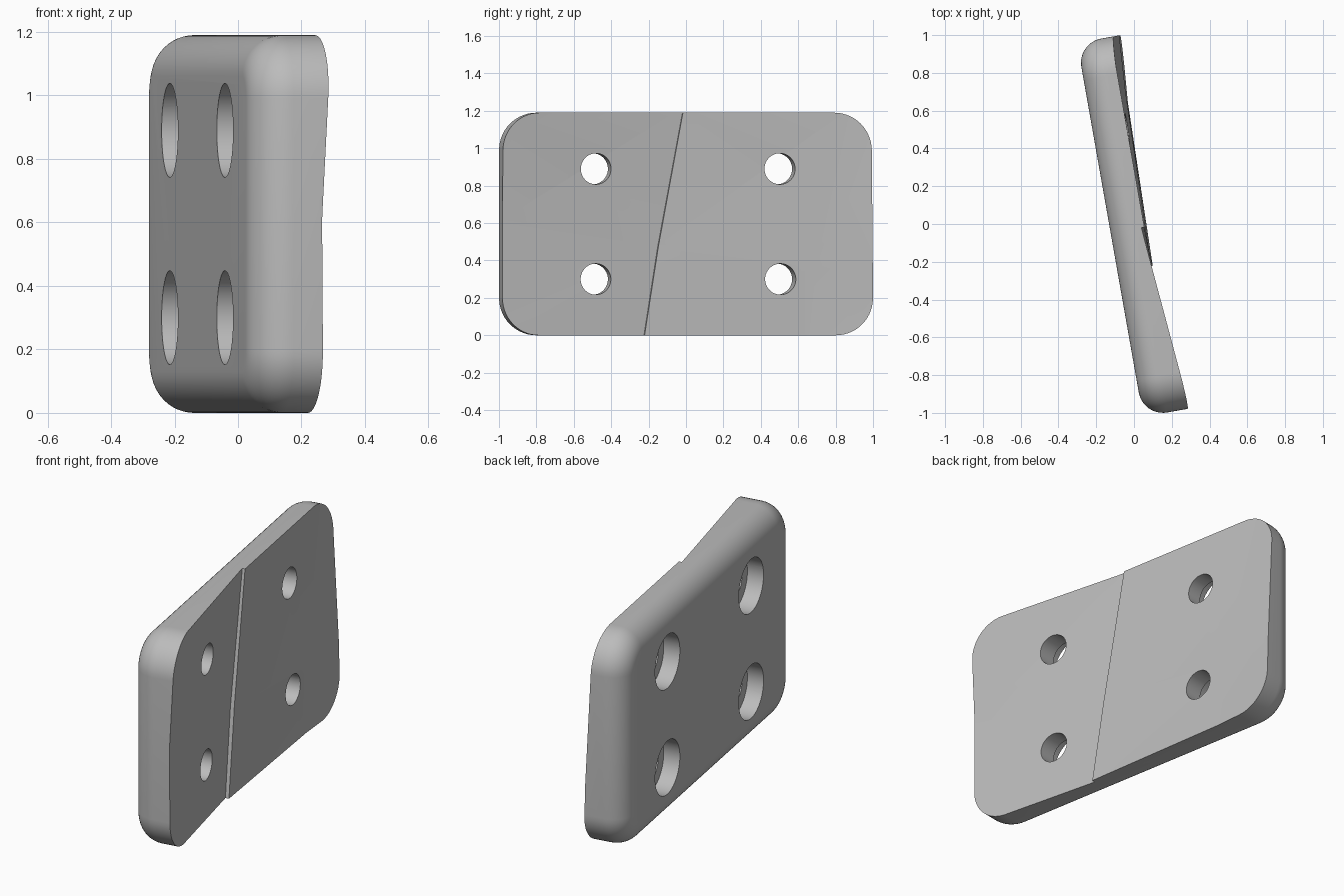
import bpy, bmesh, math
from mathutils import Matrix

if "Cube" in bpy.data.objects:
    bpy.data.objects.remove(bpy.data.objects["Cube"])

HEIGHT, Y0, Y1 = 1.19, -1.013, 0.997
BACK, CORNER, FILLET = -0.13, 0.2, 0.13
TURN = Matrix.Rotation(math.radians(10), 4, "Z")

grey = bpy.data.materials.new("plate_grey")
grey.use_nodes = True
grey.diffuse_color = (0.5, 0.5, 0.5, 1)
grey.node_tree.nodes["Principled BSDF"].inputs["Base Color"].default_value = (0.5, 0.5, 0.5, 1)


def finish(bm, name):
    bmesh.ops.recalc_face_normals(bm, faces=bm.faces)
    bm.transform(TURN)
    mesh = bpy.data.meshes.new(name)
    bm.to_mesh(mesh)
    bm.free()
    mesh.materials.append(grey)
    obj = bpy.data.objects.new(name, mesh)
    bpy.context.collection.objects.link(obj)
    return obj


def outline(bm, inset, x, steps=14):
    """Rounded rectangle in the plate's plane."""
    rad, ring = CORNER - inset, []
    corners = [(Y1 - CORNER, HEIGHT - CORNER), (Y0 + CORNER, HEIGHT - CORNER),
               (Y0 + CORNER, CORNER), (Y1 - CORNER, CORNER)]
    for k, (cy, cz) in enumerate(corners):
        for i in range(steps + 1):
            a = (k + i / steps) * math.pi / 2
            ring.append(bm.verts.new((x, cy + rad * math.cos(a), cz + rad * math.sin(a))))
    return ring


# Slab with a rounded edge around its back
bm = bmesh.new()
rings = []
for i in range(13):
    a = i / 12 * math.pi / 2
    rings.append(outline(bm, FILLET * (1 - math.sin(a)), BACK + FILLET * (1 - math.cos(a))))
rings.append(outline(bm, 0, 0.25))
for lo, hi in zip(rings, rings[1:]):
    for j in range(len(lo)):
        k = (j + 1) % len(lo)
        bm.faces.new((lo[j], lo[k], hi[k], hi[j]))
bm.faces.new(rings[0])
bm.faces.new(rings[-1])
plate = finish(bm, "mounting_plate")


def facet_cutter(name, columns):
    """Block whose underside is a grid of facets; points are (y, z, x)."""
    bm = bmesh.new()
    low = [[bm.verts.new((x, y, z)) for y, z, x in col] for col in columns]
    for a, b in zip(low, low[1:]):
        for i in range(len(a) - 1):
            bm.faces.new((a[i], b[i], b[i + 1]))
            bm.faces.new((a[i], b[i + 1], a[i + 1]))
    top = bmesh.ops.extrude_face_region(bm, geom=bm.faces[:], use_keep_orig=True)
    for v in top["geom"]:
        if isinstance(v, bmesh.types.BMVert):
            v.co.x = 0.4
    return finish(bm, name)


def hole_cutter(name, y, z, radius, x0, x1):
    bm = bmesh.new()
    bmesh.ops.create_cone(bm, cap_ends=True, segments=64, radius1=radius, radius2=radius, depth=x1 - x0,
                          matrix=Matrix.Translation(((x0 + x1) / 2, y, z)) @ Matrix.Rotation(math.pi / 2, 4, "Y"))
    return finish(bm, name)


# Two faceted front panels with a slanted step between them
LO, MID, HI = -0.03, 0.47, HEIGHT + 0.03
cutters = [
    facet_cutter("low_panel_cutter", [
        [(-1.05, LO, 0.097), (-1.05, 0.6, 0.093), (-1.05, HI, 0.125)],
        [(-0.24, LO, 0.04), (-0.16, MID, 0.032), (-0.02, HI, 0.036)]]),
    facet_cutter("high_panel_cutter", [
        [(-0.26, LO, 0.059), (-0.18, MID, 0.053), (-0.04, HI, 0.051)],
        [(0.63, LO, 0.08), (0.69, 0.37, 0.077), (0.89, HI, 0.051)],
        [(1.05, LO, 0.113), (1.05, 0.37, 0.1), (1.05, HI, 0.058)]]),
]

# Four screw holes, counterbored from the back
for y in (-0.5, 0.5):
    for z in (0.3, 0.89):
        cutters.append(hole_cutter("screw_hole_cutter", y, z, 0.083, -0.3, 0.35))
        cutters.append(hole_cutter("counterbore_cutter", y, z, 0.148, -0.3, -0.04))

for c in cutters:
    mod = plate.modifiers.new(c.name, "BOOLEAN")
    mod.operation, mod.solver, mod.object = "DIFFERENCE", "EXACT", c

# Bake the cuts, then drop the cutters
bpy.context.view_layer.update()
baked = bpy.data.meshes.new_from_object(plate.evaluated_get(bpy.context.evaluated_depsgraph_get()))
plate.modifiers.clear()
plate.data = baked
for c in cutters:
    bpy.data.objects.remove(c)

bpy.ops.object.select_all(action="DESELECT")
plate.select_set(True)
bpy.context.view_layer.objects.active = plate
bpy.ops.object.shade_smooth_by_angle(angle=math.radians(20))
